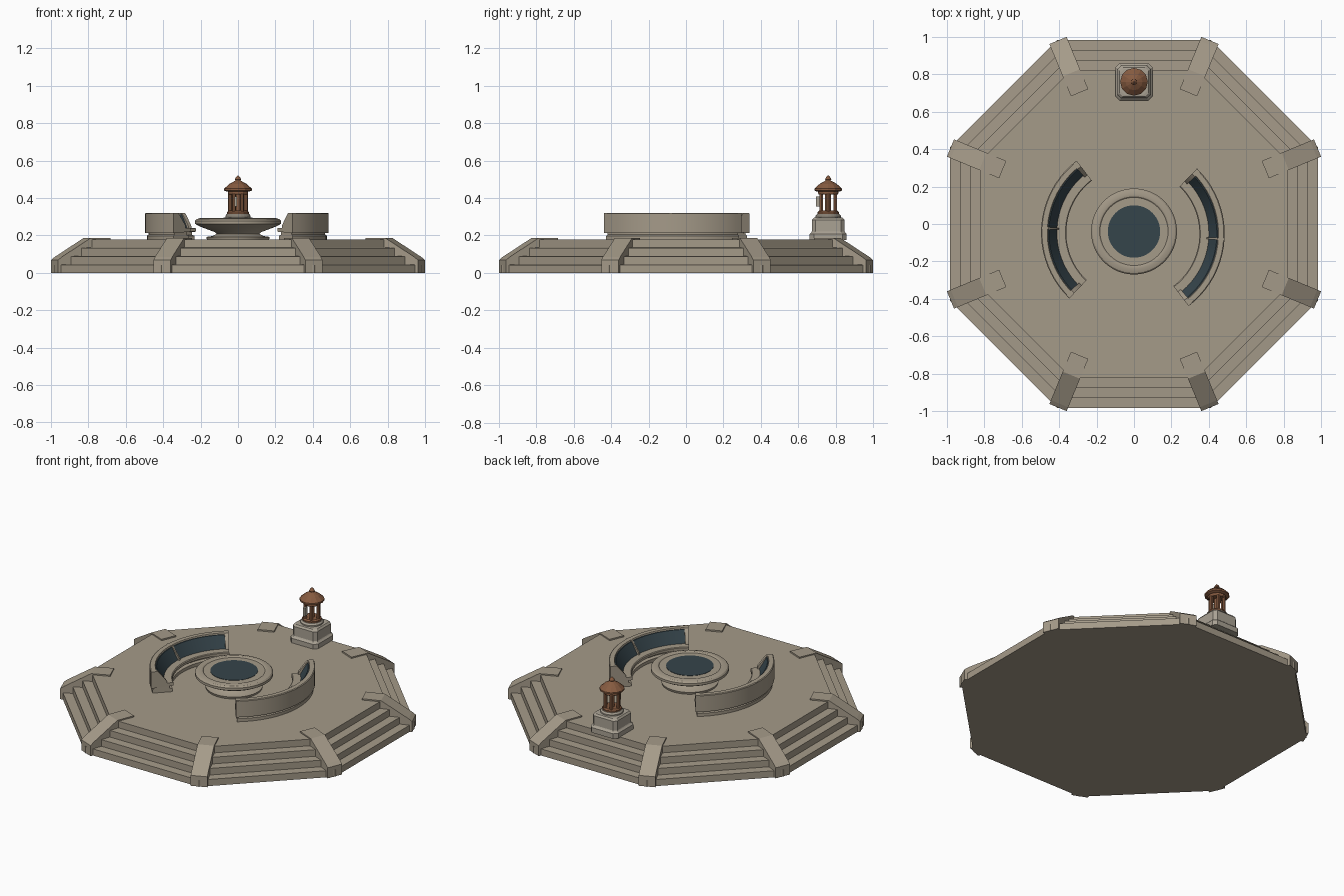
import bpy, math
from math import sin, cos, pi, radians

if "Cube" in bpy.data.objects:
    bpy.data.objects.remove(bpy.data.objects["Cube"])


def material(name, rgb):
    m = bpy.data.materials.new(name)
    m.diffuse_color = (*rgb, 1)
    m.use_nodes = True
    m.node_tree.nodes["Principled BSDF"].inputs["Base Color"].default_value = m.diffuse_color
    return m


STONE = material("warm stone", (0.375, 0.325, 0.25))
PALE = material("pale stone", (0.40, 0.36, 0.295))
BLUE = material("dark slate blue", (0.036, 0.058, 0.070))
BROWN = material("copper brown", (0.24, 0.105, 0.052))


def make(name, verts, faces, mat, smooth=False):
    me = bpy.data.meshes.new(name)
    me.from_pydata(verts, [], faces)
    me.materials.append(mat)
    ob = bpy.data.objects.new(name, me)
    bpy.context.collection.objects.link(ob)
    bpy.context.view_layer.objects.active = ob
    ob.select_set(True)
    bpy.ops.object.mode_set(mode='EDIT')
    bpy.ops.mesh.select_all(action='SELECT')
    bpy.ops.mesh.normals_make_consistent(inside=False)
    bpy.ops.object.mode_set(mode='OBJECT')
    if smooth:
        bpy.ops.object.shade_smooth_by_angle(angle=radians(30))
    ob.select_set(False)
    return ob


def loft(name, rings, mat, smooth=False):
    """Join equal-sized rings of points, capped at both ends."""
    n = len(rings[0])
    verts = [p for r in rings for p in r]
    faces = [(i * n + j, i * n + (j + 1) % n, (i + 1) * n + (j + 1) % n, (i + 1) * n + j)
             for i in range(len(rings) - 1) for j in range(n)]
    faces += [tuple(range(n))[::-1], tuple(range((len(rings) - 1) * n, len(rings) * n))]
    return make(name, verts, faces, mat, smooth)


def turned(name, profile, sides, mat, cx=0, cy=0, rot=0.0, smooth=False):
    """Lathe an (r, z) profile."""
    return loft(name, [[(cx + r * cos(rot + 2 * pi * k / sides), cy + r * sin(rot + 2 * pi * k / sides), z)
                        for k in range(sides)] for r, z in profile], mat, smooth)


def arc(name, profile, a0, a1, mat, n=20, cx=0, cy=0):
    """Sweep a closed (r, z) section between two angles in degrees."""
    angs = [radians(a0 + (a1 - a0) * i / n) for i in range(n + 1)]
    return loft(name, [[(cx + r * cos(a), cy + r * sin(a), z) for r, z in profile] for a in angs], mat, True)


def radial(name, profile, width, angle, mat):
    """Extrude an (r, z) section sideways and turn it to an angle."""
    c, s = cos(angle), sin(angle)
    return loft(name, [[(r * c - w * s, r * s + w * c, z) for r, z in profile]
                       for w in (-width / 2, width / 2)], mat)


# Octagonal stepped platform
steps = []
for i in range(4):
    R = (0.985 - 0.055 * i) / cos(pi / 8)
    steps += [(R, 0.045 * i), (R, 0.045 * (i + 1) - 0.002)]
turned("platform_steps", steps, 8, STONE, rot=pi / 8)

# Sloping corner piers
pier = [(0.76, 0.0), (1.062, 0.0), (1.062, 0.068), (1.04, 0.085), (0.875, 0.185), (0.76, 0.187)]
for k in range(8):
    radial(f"corner_pier_{k + 1}", pier, 0.10, pi / 8 + k * pi / 4, STONE)

# Round basin and its water
CY = -0.04
turned("basin", [(0.165, 0.175), (0.17, 0.192), (0.135, 0.197), (0.115, 0.208), (0.125, 0.218),
                 (0.205, 0.248), (0.23, 0.262), (0.23, 0.278), (0.222, 0.287), (0.20, 0.293),
                 (0.188, 0.291), (0.182, 0.286), (0.14, 0.286)], 48, STONE, 0, CY, smooth=True)
turned("water", [(0.14, 0.283), (0.14, 0.288)], 48, BLUE, 0, CY)

# Two curved benches with slate back panels
plinth = [(0.355, 0.175), (0.475, 0.175), (0.475, 0.198), (0.466, 0.205), (0.466, 0.222),
          (0.375, 0.222), (0.375, 0.203), (0.355, 0.198)]
seat = [(0.350, 0.220), (0.485, 0.212), (0.485, 0.240), (0.355, 0.240), (0.350, 0.236)]
back = [(0.485, 0.238), (0.485, 0.316), (0.480, 0.320), (0.452, 0.320), (0.449, 0.312),
        (0.410, 0.238)]
frame = [(0.484, 0.238), (0.484, 0.320), (0.446, 0.320), (0.436, 0.310), (0.392, 0.255), (0.388, 0.238)]
panel = [(0.450, 0.312), (0.443, 0.312), (0.400, 0.240), (0.412, 0.240)]
for side, mid, cx, cy in (("right", -3.5, 0.0, -0.052), ("left", 177.0, -0.012, -0.046)):
    h = 49.5
    arc(f"{side}_bench_plinth", plinth, mid - h + 1, mid + h - 1, STONE, cx=cx, cy=cy)
    arc(f"{side}_bench_seat", seat, mid - h, mid + h, STONE, cx=cx, cy=cy)
    arc(f"{side}_bench_back", back, mid - h, mid + h, STONE, cx=cx, cy=cy)
    for j, (a, w) in enumerate(((-h, 3), (-0.7, 1.4), (h - 3, 3))):
        arc(f"{side}_bench_frame_{j + 1}", frame, mid + a, mid + a + w, STONE, 2, cx, cy)
    arc(f"{side}_back_panel_a", panel, mid - h + 3, mid - 0.7, BLUE, cx=cx, cy=cy)
    arc(f"{side}_back_panel_b", panel, mid + 0.7, mid + h - 3, BLUE, cx=cx, cy=cy)

# Pedestal: square with cut corners
LY = 0.76


def cut_square(h, c, z):
    pts = [(h, h - c), (h - c, h), (c - h, h), (-h, h - c), (-h, c - h), (c - h, -h), (h - c, -h), (h, c - h)]
    return [(x, LY + y, z) for x, y in pts]


loft("pedestal", [cut_square(h, c, z) for h, c, z in (
    (0.099, 0.022, 0.175), (0.099, 0.022, 0.208), (0.090, 0.020, 0.217), (0.087, 0.018, 0.222),
    (0.087, 0.018, 0.282), (0.078, 0.018, 0.294), (0.070, 0.020, 0.296))], PALE)
turned("pedestal_cap", [(0.068, 0.294), (0.068, 0.304), (0.06, 0.314), (0.052, 0.316)], 24, PALE, 0, LY)

# Lantern: base, open six-post body, conical roof and finial
turned("lantern_base", [(0.058, 0.312), (0.058, 0.324), (0.050, 0.332)], 12, BROWN, 0, LY)
turned("lantern_collar", [(0.050, 0.418), (0.054, 0.424), (0.054, 0.438)], 12, BROWN, 0, LY)
for k in range(6):
    a = k * pi / 3
    turned(f"lantern_post_{k + 1}", [(0.011, 0.328), (0.011, 0.425)], 6, BROWN,
           0.043 * cos(a), LY + 0.043 * sin(a))
turned("lantern_core", [(0.016, 0.328), (0.016, 0.42)], 12, BROWN, 0, LY)
turned("lantern_roof", [(0.060, 0.434), (0.074, 0.440), (0.074, 0.450), (0.045, 0.476),
                        (0.016, 0.492), (0.012, 0.496)], 12, BROWN, 0, LY)
turned("lantern_finial", [(0.012, 0.494), (0.017, 0.500), (0.013, 0.508), (0.002, 0.521)], 12, BROWN, 0, LY)

# Small latch plate on the lantern front
loft("lantern_latch", [[(x - 0.012, LY + y, z) for x, y in
                        ((-0.007, -0.066), (0.007, -0.066), (0.007, -0.04), (-0.007, -0.04))]
                       for z in (0.355, 0.408)], PALE)
